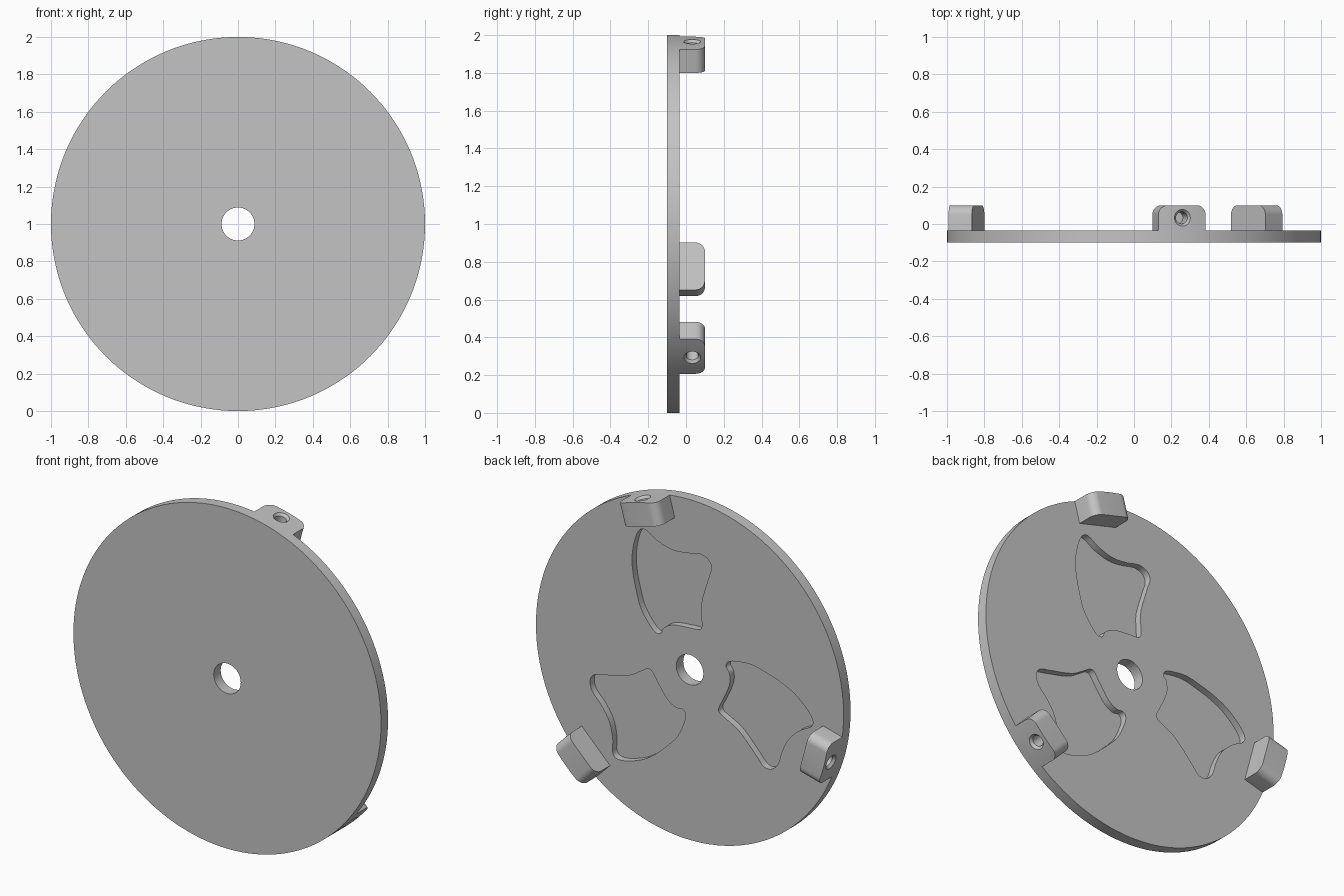
import bpy, bmesh
from math import cos, sin, pi, radians
from mathutils import Matrix, Vector

FRONT, BACK, TOP = -0.10, -0.035, 0.10   # disc front, disc back, lug top (along y)
LUG_ANGLES = (75, 195, 315)
SEGMENTS = 144

if "Cube" in bpy.data.objects:
    bpy.data.objects.remove(bpy.data.objects["Cube"], do_unlink=True)

grey = bpy.data.materials.new("plain_grey")
grey.use_nodes = True
grey.diffuse_color = (0.55, 0.55, 0.55, 1)
grey.node_tree.nodes["Principled BSDF"].inputs["Base Color"].default_value = grey.diffuse_color


def loft(name, rings, angle=0):
    """Closed solid through matching rings, turned about the disc axis."""
    bm = bmesh.new()
    loops = [[bm.verts.new(p) for p in ring] for ring in rings]
    for a, b in zip(loops, loops[1:]):
        n = len(a)
        for i in range(n):
            j = (i + 1) % n
            bm.faces.new((a[i], a[j], b[j], b[i]))
    bm.faces.new(loops[0])
    bm.faces.new(loops[-1])
    bmesh.ops.recalc_face_normals(bm, faces=bm.faces)
    bm.transform(Matrix.Translation((0, 0, 1)) @ Matrix.Rotation(-radians(angle), 4, 'Y'))
    mesh = bpy.data.meshes.new(name)
    bm.to_mesh(mesh)
    bm.free()
    mesh.materials.append(grey)
    obj = bpy.data.objects.new(name, mesh)
    bpy.context.collection.objects.link(obj)
    return obj


def prism(name, outline, y0, y1, angle=0):
    return loft(name, [[(x, y, z) for x, z in outline] for y in (y0, y1)], angle)


def circle(radius, n=SEGMENTS):
    return [(radius * cos(2 * pi * i / n), radius * sin(2 * pi * i / n)) for i in range(n)]


def boolean(obj, cutter, operation='DIFFERENCE'):
    mod = obj.modifiers.new("cut", 'BOOLEAN')
    mod.object, mod.operation, mod.solver = cutter, operation, 'EXACT'
    bpy.context.view_layer.objects.active = obj
    bpy.ops.object.modifier_apply(modifier=mod.name)
    bpy.data.objects.remove(cutter, do_unlink=True)


def smooth(obj):
    bpy.ops.object.select_all(action='DESELECT')
    obj.select_set(True)
    bpy.context.view_layer.objects.active = obj
    bpy.ops.object.shade_smooth_by_angle(angle=radians(30))


def closed_spline(points, steps=5):
    """Catmull-Rom curve through a closed list of points."""
    out, n = [], len(points)
    for i in range(n):
        a, b, c, d = (points[(i + k) % n] for k in (-1, 0, 1, 2))
        for s in range(steps):
            t = s / steps
            out.append(0.5 * (2 * b + (c - a) * t + (2 * a - 5 * b + 4 * c - d) * t ** 2
                              + (3 * b - a - 3 * c + d) * t ** 3))
    return out


# Disc with centre bore
disc = prism("disc", circle(1), FRONT, BACK)
boolean(disc, prism("bore", circle(0.088, 64), FRONT - 0.1, BACK + 0.1))

# Curved pockets sunk in the back, outline as (angle, radius)
POCKET = [(36, .27), (36.5, .32), (41, .42), (47, .51), (52, .60), (56.5, .68),
          (62, .76), (66, .803), (69, .797), (73, .735), (80, .685), (88, .68),
          (95, .70), (100, .69), (102.5, .65), (102, .58), (100.5, .43),
          (103, .34), (106, .285), (103, .257), (90, .246), (65, .258), (50, .262), (41, .25)]
outline = closed_spline([Vector((r * cos(radians(a)), r * sin(radians(a)))) for a, r in POCKET])
for turn in (0, 120, 240):
    boolean(disc, prism("pocket", outline, BACK - 0.04, BACK + 0.1, turn))
smooth(disc)

# Lugs: rounded blocks flush with the rim, each with a countersunk blind hole
HALF, ROUND = 0.13, 0.05
section = [(BACK, -HALF)]
for side, start in ((-1, 180), (1, 90)):
    for i in range(9):
        a = radians(start - i * 90 / 8)
        section.append((TOP - ROUND + ROUND * sin(a), side * (HALF - ROUND) + ROUND * cos(a)))
section.append((BACK, HALF))
DRILL = [(0.89, 0.032), (0.985, 0.032), (1.0, 0.045), (1.02, 0.062)]
for number, angle in enumerate(LUG_ANGLES, 1):
    lug = loft(f"lug_{number}", [[(x, y, z) for y, z in section] for x in (0.863, 1.05)], angle)
    boolean(lug, prism("rim_trim", circle(1), FRONT, TOP + 0.1), 'INTERSECT')
    drill = [[(x, 0.033 + p, q) for p, q in circle(r, 32)] for x, r in DRILL]
    boolean(lug, loft("drill", drill, angle))
    smooth(lug)
